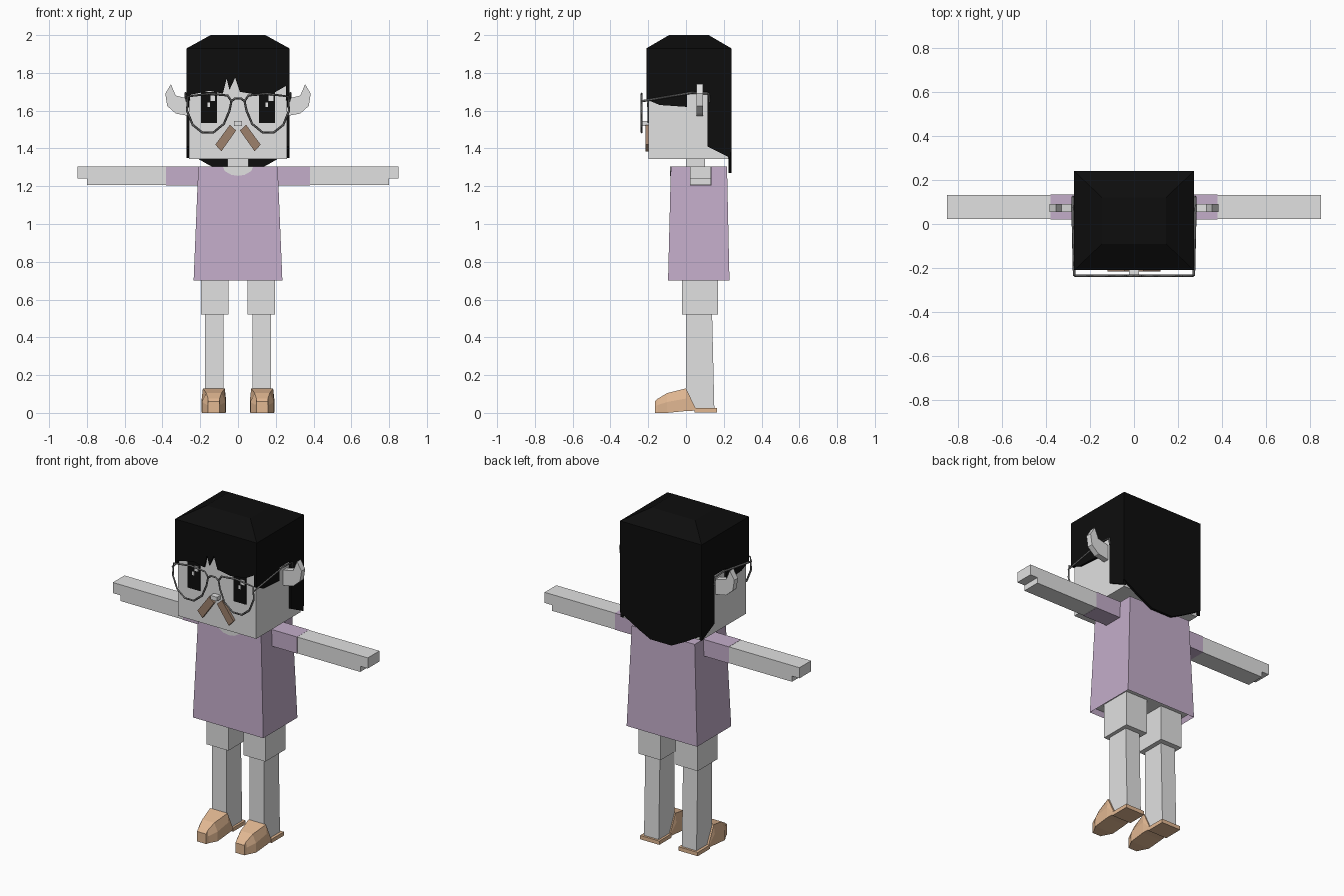
import bpy, bmesh
from mathutils import Vector

cube = bpy.data.objects.get("Cube")
if cube:
    bpy.data.objects.remove(cube, do_unlink=True)


def material(name, *rgb):
    m = bpy.data.materials.new(name)
    m.use_nodes = True
    m.diffuse_color = (*rgb, 1)
    m.node_tree.nodes["Principled BSDF"].inputs["Base Color"].default_value = (*rgb, 1)
    return m


skin = material("pale grey skin", .75, .75, .75)
black = material("black hair", .004, .004, .004)
purple = material("mauve cloth", .55, .42, .59)
tan = material("tan leather", .76, .48, .29)
brown = material("brown moustache", .34, .22, .15)
metal = material("dark grey metal", .13, .13, .13)
white = material("white highlight", .9, .9, .9)


def finish(name, bm, *mats):
    bmesh.ops.recalc_face_normals(bm, faces=bm.faces)
    mesh = bpy.data.meshes.new(name)
    bm.to_mesh(mesh)
    bm.free()
    for m in mats:
        mesh.materials.append(m)
    obj = bpy.data.objects.new(name, mesh)
    bpy.context.collection.objects.link(obj)
    return obj


def loft(name, rings, mat):
    """Skin a list of closed rings and cap both ends."""
    bm = bmesh.new()
    rows = [[bm.verts.new(p) for p in ring] for ring in rings]
    for a, b in zip(rows, rows[1:]):
        for i in range(len(a)):
            j = (i + 1) % len(a)
            bm.faces.new((a[i], a[j], b[j], b[i]))
    bm.faces.new(rows[0])
    bm.faces.new(rows[-1])
    return finish(name, bm, mat)


def prism_x(name, outline, x0, x1, mat):
    return loft(name, [[(x, y, z) for y, z in outline] for x in (x0, x1)], mat)


def prism_y(name, outline, y0, y1, mat):
    return loft(name, [[(x, y, z) for x, z in outline] for y in (y0, y1)], mat)


def rect(x0, x1, y0, y1, z):
    return [(x0, y0, z), (x1, y0, z), (x1, y1, z), (x0, y1, z)]


def box(name, x0, x1, y0, y1, z0, z1, mat):
    return loft(name, [rect(x0, x1, y0, y1, z) for z in (z0, z1)], mat)


def wire(name, points, closed, mat):
    """Thin square wire through the points, stored as a mesh."""
    curve = bpy.data.curves.new(name, "CURVE")
    curve.dimensions = "3D"
    curve.bevel_depth = .006
    curve.bevel_resolution = 0
    curve.use_fill_caps = True
    spline = curve.splines.new("POLY")
    spline.points.add(len(points) - 1)
    for p, co in zip(spline.points, points):
        p.co = (*co, 1)
    spline.use_cyclic_u = closed
    temp = bpy.data.objects.new(name + "_path", curve)
    bpy.context.collection.objects.link(temp)
    graph = bpy.context.evaluated_depsgraph_get()
    mesh = bpy.data.meshes.new_from_object(temp.evaluated_get(graph))
    bpy.data.objects.remove(temp, do_unlink=True)
    mesh.materials.clear()
    mesh.materials.append(mat)
    bpy.context.collection.objects.link(bpy.data.objects.new(name, mesh))


# Head, neck and nose
box("head", -.26, .26, -.198, .226, 1.345, 1.9, skin)
box("neck", -.055, .055, 0, .1, 1.28, 1.36, skin)
box("nose", -.022, .022, -.232, -.195, 1.52, 1.545, skin)

# Tunic flaring to the hem, hollowed underneath
tunic = loft("tunic", [rect(-.235, .235, -.095, .23, .7),
                       rect(-.21, .21, -.08, .217, 1.305)], purple)
tunic.data.materials.append(skin)
bm = bmesh.new()
bm.from_mesh(tunic.data)
hem = min(bm.faces, key=lambda f: f.calc_center_median().z)
bmesh.ops.inset_region(bm, faces=[hem], thickness=.015)
hem.material_index = 1
bmesh.ops.translate(bm, verts=hem.verts, vec=Vector((0, 0, .03)))
bm.to_mesh(tunic.data)
bm.free()
prism_y("neckline", [(-.08, 1.305), (-.07, 1.28), (-.035, 1.26), (0, 1.255),
                     (.035, 1.26), (.07, 1.28), (.08, 1.305)], -.086, -.079, skin)

# Hair: bevelled cap, fringe, sides and long back
loft("hair_cap", [rect(-.272, .272, -.21, .24, 1.88),
                  rect(-.272, .272, -.21, .24, 1.93),
                  rect(-.145, .145, -.09, .12, 2)], black)
prism_y("hair_fringe", [(-.27, 1.92), (-.27, 1.68), (-.15, 1.705), (-.08, 1.69),
                        (-.06, 1.77), (-.045, 1.71), (-.015, 1.775), (.01, 1.7),
                        (.1, 1.685), (.2, 1.7), (.27, 1.74), (.27, 1.92)],
        -.21, -.198, black)
prism_y("hair_back", [(-.272, 1.92), (-.272, 1.38), (-.15, 1.31), (-.07, 1.27),
                      (.07, 1.27), (.15, 1.31), (.272, 1.38), (.272, 1.92)],
        .225, .24, black)

for side, s in (("left", 1), ("right", -1)):
    prism_x("hair_side_" + side,
            [(-.21, 1.92), (-.21, 1.66), (-.14, 1.63), (.005, 1.62), (.005, 1.7),
             (.115, 1.7), (.115, 1.41), (.235, 1.35), (.235, 1.92)],
            s * .255, s * .272, black)

    # Pointed ear curving upward
    prism_y("ear_" + side,
            [(s * x, z) for x, z in ((.25, 1.57), (.25, 1.66), (.33, 1.68), (.355, 1.74),
                                     (.385, 1.69), (.375, 1.625), (.33, 1.585))],
            .055, .09, skin)

    # Eye with two highlights, both set off to the same side
    c = s * .154
    box("eye_" + side, c - .042, c + .042, -.203, -.197, 1.535, 1.7, black)
    box("eye_glint_" + side, c + .008, c + .033, -.206, -.2, 1.65, 1.68, white)
    box("eye_small_glint_" + side, c - .008, c + .006, -.206, -.2, 1.62, 1.642, white)

    # Moustache half
    prism_y("moustache_" + side,
            [(s * x, z) for x, z in ((.01, 1.495), (.043, 1.525), (.12, 1.42), (.088, 1.385))],
            -.215, -.197, brown)

    # Spectacle rim and temple
    rim = [(.035, 1.65), (.055, 1.68), (.15, 1.69), (.265, 1.675), (.27, 1.6),
           (.24, 1.525), (.19, 1.485), (.13, 1.485), (.075, 1.53), (.045, 1.6)]
    wire("spectacle_rim_" + side, [(s * x, -.235, z) for x, z in rim], True, metal)
    wire("spectacle_temple_" + side,
         [(s * .272, -.235, 1.65), (s * .278, .03, 1.695),
          (s * .278, .12, 1.69), (s * .278, .125, 1.645)], False, metal)

    # Sleeve, and arm with a stepped hand
    box("sleeve_" + side, s * .2, s * .38, .02, .135, 1.205, 1.305, purple)
    prism_y("arm_" + side,
            [(s * x, z) for x, z in ((.37, 1.206), (.8, 1.206), (.8, 1.24), (.85, 1.24),
                                     (.85, 1.304), (.37, 1.304))], .022, .133, skin)

    # Upper and lower leg
    box("thigh_" + side, s * .05, s * .197, -.02, .17, .52, .74, skin)
    prism_x("shin_" + side, [(0, .53), (0, .1), (.045, .02), (.15, .02), (.138, .53)],
            s * .077, s * .175, skin)

    # Shoe: faceted toe lofted back to the ankle, then a flat heel plate
    c = s * .128
    rings = []
    for y, low, high, bottom, top in ((-.165, .03, .03, 0, .06), (-.15, .035, .03, 0, .075),
                                      (-.1, .062, .04, 0, .105), (0, .064, .058, .01, .13),
                                      (.05, .06, .058, .012, .026)):
        rings.append([(c - low, y, bottom), (c + low, y, bottom),
                      (c + low, y, bottom + (top - bottom) * .55), (c + high, y, top),
                      (c - high, y, top), (c - low, y, bottom + (top - bottom) * .55)])
    loft("shoe_" + side, rings, tan)
    box("shoe_heel_" + side, c - .064, c + .064, .045, .163, .003, .026, tan)

# Spectacle bridge
wire("spectacle_bridge", [(-.035, -.235, 1.65), (-.015, -.235, 1.665),
                          (.015, -.235, 1.665), (.035, -.235, 1.65)], False, metal)
